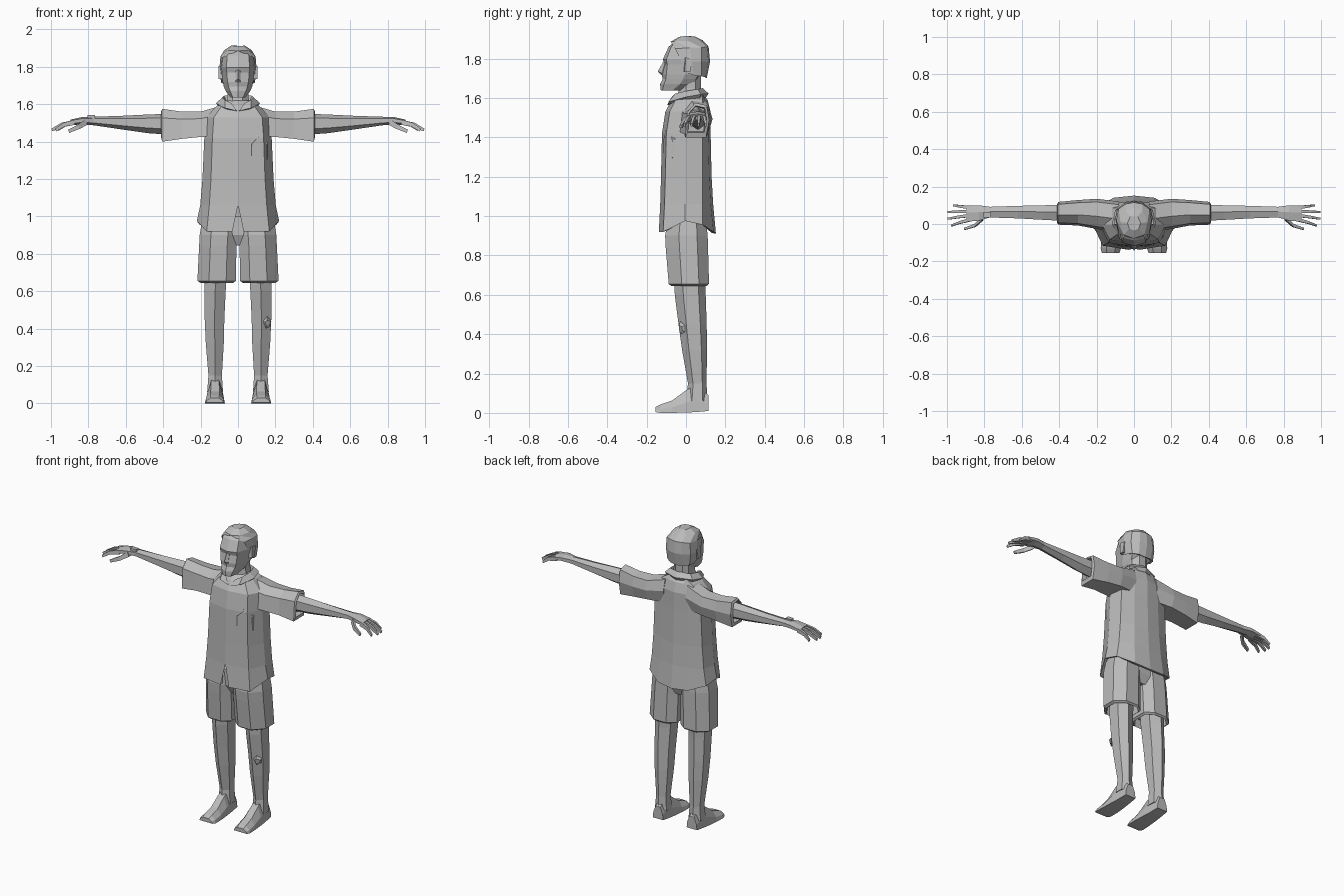
import bpy, bmesh, math
from mathutils import Vector

grey = bpy.data.materials.new("plain_grey")
grey.diffuse_color = (0.5, 0.5, 0.5, 1)


def loft(name, rings, closed=True, caps=(True, True), mirror=True):
    """Skin a row of equal-length rings; optionally mirror across x = 0."""
    bm = bmesh.new()
    rows = [[bm.verts.new(p) for p in r] for r in rings]
    n = len(rows[0])
    for a, b in zip(rows, rows[1:]):
        for i in range(n if closed else n - 1):
            j = (i + 1) % n
            bm.faces.new((a[i], a[j], b[j], b[i]))
    if caps[0]:
        bm.faces.new(rows[0])
    if caps[1]:
        bm.faces.new(rows[-1])
    bmesh.ops.remove_doubles(bm, verts=bm.verts, dist=0.0005)
    if mirror:
        geo = bm.verts[:] + bm.edges[:] + bm.faces[:]
        bmesh.ops.mirror(bm, geom=geo, axis='X', merge_dist=0.0005)
    bmesh.ops.recalc_face_normals(bm, faces=bm.faces)
    me = bpy.data.meshes.new(name)
    bm.to_mesh(me)
    bm.free()
    me.materials.append(grey)
    ob = bpy.data.objects.new(name, me)
    bpy.context.collection.objects.link(ob)
    return ob


HEX = [(0, -1), (1, -.45), (1, .55), (.1, 1), (-1, .6), (-1, -.45)]
OCT = [(-.5, -1), (.4, -1), (1, -.35), (1, .5), (.4, 1), (-.5, 1), (-1, .6), (-1, -.6)]


def fit(shape, a0, a1, b0, b1):
    """Scale a unit outline to the box a0..a1, b0..b1."""
    return [((a0 + a1) / 2 + u * (a1 - a0) / 2, (b0 + b1) / 2 + v * (b1 - b0) / 2) for u, v in shape]


def level(shape, z, *box):
    return [(u, v, z) for u, v in fit(shape, *box)]


def across(shape, x, *box):
    return [(x, u, v) for u, v in fit(shape, *box)]


# Shirt body: half outline from front centre to back centre
def shirt_ring(z, w, f, b, slit=0, dz=(0, 0, 0, 0, 0, 0)):
    pts = [(slit, f), (w * .76, f + .022), (w, -.005), (w * .93, .085), (w * .5, b - .012), (0, b)]
    return [(x, y, z + d) for (x, y), d in zip(pts, dz)]


hem = (0, 0, .055, .035, 0, -.01)
loft("shirt", [
    shirt_ring(1.62, .06, -.05, .085), shirt_ring(1.59, .115, -.075, .11),
    shirt_ring(1.53, .17, -.105, .125), shirt_ring(1.42, .18, -.122, .125),
    shirt_ring(1.2, .19, -.127, .13), shirt_ring(1.06, .202, -.131, .138),
    shirt_ring(.92, .22, -.138, .152, .03, hem),
    shirt_ring(.925, .20, -.12, .13, .03, hem),
    shirt_ring(1.0, .19, -.11, .12, .03)], closed=False, caps=(False, False))

# Sleeves, with a hollow cuff
SLV = [(-.75, .45), (-.1, 1), (.8, .85), (1, 0), (.75, -1), (-.9, -1)]
loft("sleeves", [
    across(SLV, .08, -.05, .12, 1.43, 1.595), across(SLV, .2, -.035, .135, 1.425, 1.56),
    across(SLV, .3, -.015, .128, 1.415, 1.56), across(SLV, .405, -.01, .118, 1.40, 1.575),
    across(SLV, .412, .003, .105, 1.425, 1.56), across(SLV, .38, .006, .1, 1.43, 1.555)])

# Arms and palms
loft("arms", [
    across(HEX, .34, .015, .105, 1.435, 1.55), across(HEX, .48, .022, .1, 1.445, 1.545),
    across(HEX, .62, .03, .097, 1.465, 1.538), across(HEX, .77, .035, .092, 1.487, 1.533),
    across(HEX, .83, .018, .1, 1.492, 1.532), across(HEX, .895, .012, .1, 1.488, 1.518)])


# Fingers and thumbs as bent tapering rods
def finger(name, path, r):
    rings = []
    for i, p in enumerate(path):
        s = r * (1 - .22 * i)
        rings.append([(p[0] + u * s * .35, p[1] + v * s, p[2] + u * s)
                      for u, v in ((1, -.7), (1, .7), (-1, .7), (-1, -.7))])
    loft(name, rings)


for i, (y0, y1, tip) in enumerate([(.023, -.008, .975), (.046, .028, .995), (.068, .064, .995), (.088, .1, .965)]):
    finger("finger_%d" % (i + 1), [(.875, y0, 1.503), ((.89 + tip) / 2, (y0 + y1) / 2, 1.49), (tip, y1, 1.462)], .013)
finger("thumbs", [(.81, .03, 1.505), (.85, -.008, 1.48), (.905, -.026, 1.455)], .015)

# Small wrist tile on one arm
loft("wrist_tile", [level(((-1, -1), (1, -1), (1, 1), (-1, 1)), z, -.805, -.765, .036, .064)
                    for z in (1.52, 1.542)], mirror=False)

# Shorts: two legs and a hip block
loft("short_legs", [
    level(OCT, .99, .0, .19, -.09, .10), level(OCT, .9, .004, .205, -.106, .11),
    level(OCT, .84, .008, .208, -.103, .112), level(OCT, .655, .012, .217, -.088, .117),
    level(OCT, .645, .025, .2, -.075, .107), level(OCT, .7, .03, .195, -.07, .1)])
loft("hips", [
    level(OCT, 1.0, -.18, .18, -.085, .1), level(OCT, .9, -.19, .19, -.085, .1),
    level(OCT, .845, -.1, .1, -.06, .08)], mirror=False)

# Bare legs
loft("legs", [
    level(HEX, .75, .055, .18, -.06, .10), level(HEX, .6, .066, .178, -.057, .1),
    level(HEX, .45, .073, .178, -.038, .105), level(HEX, .32, .076, .172, -.02, .107),
    level(HEX, .15, .086, .158, .01, .104), level(HEX, .06, .08, .165, .0, .11)])

# Feet
SOLE = [(-1, -1), (1, -1), (.9, -.1), (.45, 1), (-.45, 1), (-.9, -.1)]
loft("feet", [
    [(u, y, v) for u, v in fit(SOLE, x0, x1, z0, z1)] for y, x0, x1, z0, z1 in (
        (.115, .085, .16, .01, .09), (.05, .08, .165, .004, .14), (.0, .075, .17, .002, .115),
        (-.07, .07, .175, 0, .063), (-.13, .07, .178, 0, .043), (-.155, .078, .172, .004, .03))])

# Knee scrape
loft("knee_scab", [
    [(.135, -.03, .44), (.155, -.028, .465), (.175, -.005, .445), (.172, -.005, .41), (.15, -.025, .40)],
    [(.145, -.036, .435), (.155, -.036, .445), (.178, -.02, .437), (.168, -.02, .42), (.152, -.034, .415)]],
    mirror=False)

# Chest pocket: hexagonal rim with a sunken middle
def pocket(s, lift):
    pts = [(0, 1), (1, .5), (1, -.5), (0, -1), (-1, -.45), (-1, .55)]
    return [(.112 + u * s * .047, (-.1 if u < 0 else -.09 if u == 0 else -.058) - lift, 1.345 + v * s * .095) for u, v in pts]


loft("chest_pocket", [pocket(1, -.02), pocket(1, .012), pocket(.85, .014), pocket(.5, .002)], mirror=False)

# Neck and folded collar
loft("neck", [level(OCT, 1.57, -.065, .065, -.05, .08), level(OCT, 1.65, -.055, .055, -.035, .075),
              level(OCT, 1.74, -.055, .055, -.03, .075)], mirror=False)
loft("collar", [
    [(.03, -.06, 1.575), (.06, -.04, 1.59), (.072, .0, 1.605), (.062, .055, 1.615), (0, .078, 1.62)],
    [(.035, -.072, 1.605), (.07, -.055, 1.622), (.085, .0, 1.635), (.075, .06, 1.645), (0, .085, 1.65)],
    [(.006, -.095, 1.565), (.07, -.088, 1.58), (.118, .0, 1.605), (.1, .075, 1.618), (0, .115, 1.622)],
    [(.006, -.06, 1.56), (.06, -.06, 1.57), (.1, .0, 1.585), (.09, .07, 1.6), (0, .1, 1.6)]],
    closed=False, caps=(False, False))


# Head: half outlines from face centre to nape
def skull(z, f, cx, cy, sx, sy, bx, by, b):
    return [(0, f, z), (cx, cy, z), (sx, sy, z), (bx, by, z), (0, b, z)]


loft("head", [
    skull(1.637, -.128, .028, -.12, .04, -.07, .03, -.03, -.02),
    skull(1.67, -.132, .042, -.112, .066, -.03, .05, .03, .04),
    skull(1.695, -.118, .05, -.102, .076, -.015, .06, .05, .065),
    skull(1.72, -.124, .056, -.1, .082, -.005, .07, .065, .08),
    skull(1.77, -.108, .06, -.095, .086, -.01, .08, .08, .1),
    skull(1.795, -.118, .062, -.1, .088, -.02, .08, .08, .1),
    skull(1.86, -.088, .058, -.075, .08, -.01, .065, .07, .09),
    skull(1.9, -.04, .03, -.035, .045, 0, .03, .04, .05)], closed=False, caps=(False, True))
loft("nose", [
    [(0, -.112, 1.79), (.012, -.105, 1.785), (.006, -.1, 1.79)],
    [(0, -.143, 1.735), (.014, -.122, 1.725), (.01, -.1, 1.73)],
    [(0, -.125, 1.715), (.012, -.118, 1.717), (.006, -.1, 1.717)]])
loft("ears", [
    [(x, -.012 + d, 1.735), (x, .022, 1.735), (x, .035, 1.8), (x, -.008 + d, 1.805)]
    for x, d in ((.08, 0), (.104, .006))])

# Hair cap
loft("hair", [
    [(.08, .02, 1.73), (.08, .04, 1.72), (.07, .07, 1.715), (.04, .085, 1.712), (0, .09, 1.71)],
    [(.088, .01, 1.725), (.09, .04, 1.715), (.08, .078, 1.71), (.045, .1, 1.705), (0, .105, 1.7)],
    [(.09, -.025, 1.79), (.1, .03, 1.785), (.09, .08, 1.785), (.05, .113, 1.785), (0, .122, 1.785)],
    [(.082, -.055, 1.85), (.094, .02, 1.855), (.083, .08, 1.855), (.045, .107, 1.86), (0, .115, 1.86)],
    [(0, -.078, 1.885), (.055, -.058, 1.888), (.072, .01, 1.89), (.045, .07, 1.89), (0, .085, 1.893)],
    [(0, -.035, 1.91), (.025, -.025, 1.912), (.035, .005, 1.915), (.02, .04, 1.91), (0, .045, 1.912)]],
    closed=False, caps=(False, True))
